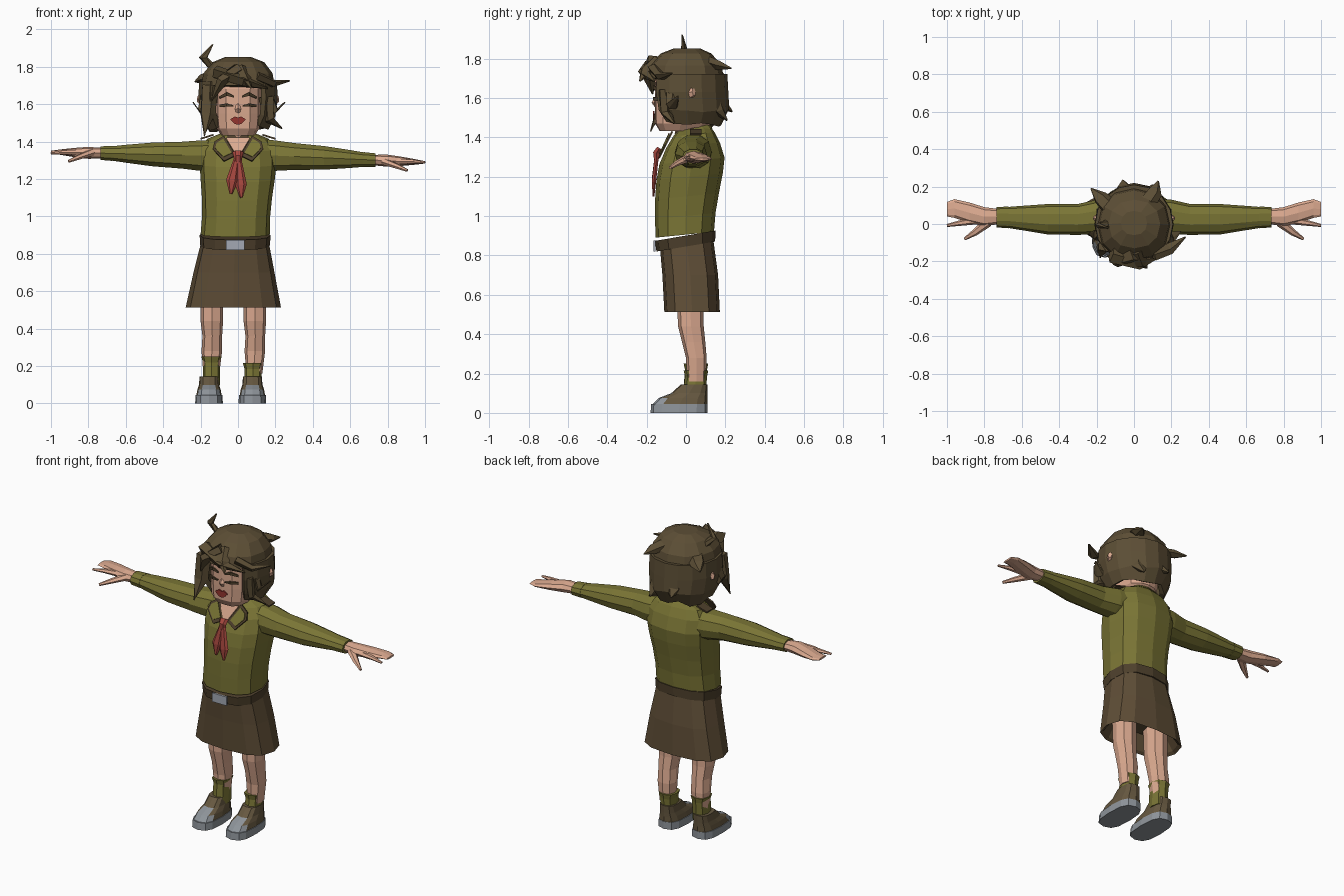
import bpy, bmesh, random
from math import cos, sin, pi, radians, copysign
from mathutils import Vector

random.seed(4)
if "Cube" in bpy.data.objects:
    bpy.data.objects.remove(bpy.data.objects["Cube"], do_unlink=True)


def material(name, code):
    def lin(c):
        return c / 12.92 if c < .04 else ((c + .055) / 1.055) ** 2.4
    col = [lin(int(code[i:i + 2], 16) / 255) for i in (0, 2, 4)] + [1]
    m = bpy.data.materials.new(name)
    m.use_nodes = True
    m.diffuse_color = col
    m.node_tree.nodes["Principled BSDF"].inputs["Base Color"].default_value = col
    return m


SKIN = material("skin", "DCAA90")
OLIVE = material("olive shirt", "7A7535")
HAIR = material("brown hair", "5C4E35")
SKIRT = material("brown skirt", "5E4D36")
TRIM = material("dark trim", "4E402C")
RED = material("red scarf", "A8483F")
LIPS = material("lips", "94352F")
GREY = material("grey sole", "8F959B")
METAL = material("buckle metal", "A3A8B3")
SHOE = material("shoe brown", "665840")


def build(name, verts, faces, mats, solid=0, rule=None):
    mesh = bpy.data.meshes.new(name)
    mesh.from_pydata([tuple(v) for v in verts], [], faces)
    bm = bmesh.new()
    bm.from_mesh(mesh)
    bmesh.ops.recalc_face_normals(bm, faces=bm.faces)
    bm.to_mesh(mesh)
    bm.free()
    ob = bpy.data.objects.new(name, mesh)
    bpy.context.collection.objects.link(ob)
    for m in mats if isinstance(mats, tuple) else (mats,):
        mesh.materials.append(m)
    if rule:
        for f in mesh.polygons:
            f.material_index = int(rule(f.center))
    if solid:
        mod = ob.modifiers.new("Thickness", "SOLIDIFY")
        mod.thickness, mod.offset = solid, 0
    return ob


def bridge(name, rings, mats, closed=True, **kw):
    """Skin a list of equal rings; closed rings get end caps."""
    n = len(rings[0])
    verts = [v for r in rings for v in r]
    faces = [(k * n + i, k * n + (i + 1) % n, (k + 1) * n + (i + 1) % n, (k + 1) * n + i)
             for k in range(len(rings) - 1) for i in range(n if closed else n - 1)]
    if closed:
        faces += [tuple(range(n)), tuple(range(len(verts) - n, len(verts)))]
    return build(name, verts, faces, mats, **kw)


def oval(u0, u1, v0, v1, n, p):
    pts = []
    for i in range(n):
        c, s = cos(2 * pi * i / n), sin(2 * pi * i / n)
        pts.append(((u0 + u1) / 2 + (u1 - u0) / 2 * copysign(abs(c) ** p, c),
                    (v0 + v1) / 2 + (v1 - v0) / 2 * copysign(abs(s) ** p, s)))
    return pts


def stack(name, rows, mats, n=12, p=.8, tilt=0, dx=0, **kw):
    """Loft of horizontal rings: z, x range, y range."""
    rings = [[(x + dx, y, z + tilt * (y - (y0 + y1) / 2)) for x, y in oval(x0, x1, y0, y1, n, p)]
             for z, x0, x1, y0, y1 in rows]
    return bridge(name, rings, mats, **kw)


def tube(name, pts, sizes, mat, n=4, up=(0, 0, 1)):
    """Tapered strand along a path; sizes are (width, thickness)."""
    pts = [Vector(p) for p in pts]
    rings = []
    for i, p in enumerate(pts):
        d = (pts[min(i + 1, len(pts) - 1)] - pts[max(i - 1, 0)]).normalized()
        a = d.cross(Vector(up)).normalized()
        b = a.cross(d)
        w, t = sizes[i]
        rings.append([p + a * u + b * v for u, v in oval(-w, w, -t, t, n, 1)])
    return bridge(name, rings, mat)


# Shirt, belt and skirt
stack("shirt", [(.905, -.2, .17, -.155, .142), (1, -.192, .172, -.157, .15),
                (1.1, -.193, .182, -.157, .167), (1.2, -.2, .197, -.15, .187),
                (1.28, -.205, .205, -.135, .196), (1.36, -.2, .2, -.1, .172),
                (1.415, -.165, .165, -.065, .145), (1.445, -.09, .09, -.04, .125)], OLIVE, tilt=.1)
stack("belt", [(.845, -.203, .17, -.15, .148), (.9, -.205, .175, -.158, .15)], TRIM, tilt=.17)
stack("skirt", [(.87, -.195, .163, -.135, .14), (.7, -.238, .195, -.12, .163),
                (.512, -.28, .23, -.11, .172), (.525, -.26, .21, -.095, .155),
                (.62, -.2, .16, -.07, .12)], SKIRT, p=.72)
build("buckle", [(x, -.16, z) for x, z in ((-.065, .82), (.035, .82), (.035, .875), (-.065, .875))],
      [(0, 1, 2, 3)], METAL, solid=.009)

# Neck and collar
stack("neck", [(1.36, -.075, .075, -.06, .1), (1.52, -.065, .065, -.05, .09)], SKIN, n=8)
stack("collar_band", [(1.415, -.12, .12, -.07, .135), (1.445, -.085, .085, -.055, .115)],
      OLIVE, tilt=.3)
stack("collar_rim", [(1.443, -.09, .09, -.058, .118), (1.455, -.082, .082, -.053, .11)],
      TRIM, tilt=.3)
build("open_neck", [(-.065, -.085, 1.42), (.065, -.085, 1.42), (0, -.135, 1.31)],
      [(0, 1, 2)], SKIN, solid=.008)


def flap_y(z, lift):
    return -.14 + (z - 1.29) * .5 - lift


for s, side in ((1, "left"), (-1, "right")):
    edge = [(.075, 1.43), (.125, 1.4), (.135, 1.36), (.075, 1.295), (.012, 1.325)]
    mid = Vector((.088, 1.372))
    for part, k, lift, mat in (("collar_edge", 1, 0, TRIM), ("collar_flap", .72, .006, OLIVE)):
        loop = [mid + (Vector(q) - mid) * k for q in edge]
        build(f"{side}_{part}", [(s * x, flap_y(z, lift), z) for x, z in loop],
              [tuple(range(5))], mat, solid=.009)
    build(f"{side}_shoulder_tab", [(s * x, y, z) for x, z in ((.13, 1.437), (.2, 1.415))
                                   for y in (.02, .08)], [(0, 1, 3, 2)], TRIM, solid=.009)

# Scarf with a knot and two tails
tube("scarf_knot", [(0, -.135, 1.345), (0, -.15, 1.32), (0, -.15, 1.29)],
     [(.03, .015), (.024, .02), (.018, .015)], RED, 6, (0, 1, 0))
for name, x, z in (("right_scarf_tail", -.038, 1.12), ("left_scarf_tail", .018, 1.1)):
    tube(name, [(x * .2, -.148, 1.31), (x * .85, -.163, z + .07), (x, -.165, z)],
         [(.014, .012), (.032, .012), (.007, .005)], RED, 6, (0, 1, 0))


# Arms and hands
def limb(name, rows, mat, s, slope, n=10):
    """Loft of rings across x: x, half height, y range."""
    rings = []
    for x, h, y0, y1 in rows:
        z = 1.325 + slope * (x - .2)
        rings.append([(s * x, y, w) for y, w in oval(y0, y1, z - h, z + h, n, .9)])
    bridge(name, rings, mat)


for s, side, slope in ((1, "left", -.045), (-1, "right", .025)):
    limb(f"{side}_sleeve", [(.12, .09, -.05, .135), (.2, .085, -.055, .13), (.3, .075, -.058, .107),
                            (.46, .066, -.056, .107), (.6, .05, -.033, .097),
                            (.69, .038, -.018, .09)], OLIVE, s, slope)
    limb(f"{side}_cuff", [(.67, .042, -.023, .094), (.735, .038, -.018, .09)], OLIVE, s, slope)
    limb(f"{side}_hand", [(.72, .028, 0, .08), (.8, .032, -.012, .09), (.88, .024, .005, .115),
                          (.96, .013, .033, .133), (1, .006, .04, .118)], SKIN, s, slope, 8)
    z = 1.325 + slope * .7
    tube(f"{side}_index_finger", [(s * .84, .02, z), (s * .93, .005, z), (s, -.008, z - .005)],
         [(.022, .018), (.015, .012), (.008, .006)], SKIN, 6)
    tube(f"{side}_thumb", [(s * .78, .01, z), (s * .85, -.045, z - .025), (s * .905, -.08, z - .048)],
         [(.026, .02), (.018, .014), (.008, .008)], SKIN, 6)

# Legs, socks and shoes
for side, leg, ankle, foot, top in (("left", .09, .08, .077, .215), ("right", -.14, -.142, -.155, .25)):
    stack(f"{side}_leg", [(.64, -.06, .06, -.05, .09), (.44, -.06, .06, -.04, .09),
                          (.36, -.05, .055, -.02, .098), (.28, -.055, .055, 0, .105),
                          (.16, -.045, .04, .005, .1)], SKIN, n=8, dx=leg)
    stack(f"{side}_sock", [(.1, -.046, .046, -.015, .1), (top - .03, -.045, .045, -.005, .107),
                           (top, -.054, .054, -.012, .113)], OLIVE, n=8, dx=ankle)
    stack(f"{side}_sole", [(0, -.074, .074, -.18, .11), (.045, -.072, .072, -.177, .11)],
          GREY, p=.7, dx=foot)
    stack(f"{side}_shoe", [(.044, -.068, .068, -.17, .108), (.075, -.062, .062, -.14, .108),
                           (.1, -.054, .054, -.075, .108), (.145, -.05, .05, -.025, .11)],
          (SHOE, GREY), p=.7, dx=foot, rule=lambda c: c.y < -.09)

# Head and ears
half = [(0, -.158), (.065, -.152), (.108, -.115), (.122, -.02), (.1, .1), (.05, .14)]
outline = half + [(0, .15)] + [(-x, y) for x, y in half[:0:-1]]
bridge("head", [[(x * k, y * k + dy, z) for x, y in outline] for z, k, dy in
                ((1.432, .72, -.02), (1.47, .94, -.008), (1.55, 1, 0), (1.68, 1, 0), (1.78, .85, 0))], SKIN)
for s, side in ((1, "left"), (-1, "right")):
    tube(f"{side}_ear", [(s * .15, .01, 1.62), (s * .19, .02, 1.625), (s * .212, .04, 1.63)],
         [(.025, .035), (.025, .035), (.012, .02)], SKIN, 6)


# Face details
def strip(name, cols, mat):
    rows = [[(x, -.163 + max(0, abs(x) - .06) * .78, z[j]) for x, *z in cols] for j in (0, 1)]
    bridge(name, rows, mat, closed=False, solid=.008)


for s, side in ((1, "left"), (-1, "right")):
    strip(f"{side}_eyebrow", [(s * .022, 1.635, 1.645), (s * .06, 1.645, 1.664),
                              (s * .098, 1.63, 1.642)], TRIM)
    strip(f"{side}_eye", [(s * .025, 1.588, 1.594), (s * .06, 1.588, 1.604),
                          (s * .097, 1.584, 1.598)], TRIM)
strip("mouth", [(-.04, 1.516, 1.52), (-.017, 1.494, 1.534), (0, 1.49, 1.528),
                (.017, 1.494, 1.534), (.04, 1.516, 1.52)], LIPS)
tube("nose", [(0, -.15, 1.61), (0, -.163, 1.575), (0, -.155, 1.555)],
     [(.008, .004), (.016, .012), (.012, .004)], SKIN, 4, (0, 1, 0))

# Hair: crown, back curtain and loose strands
stack("hair_crown", [(1.852, -.07, .07, -.06, .07), (1.825, -.135, .14, -.13, .13),
                     (1.765, -.185, .185, -.19, .18), (1.7, -.197, .195, -.205, .193),
                     (1.69, -.12, .12, -.14, .14)], HAIR, p=.9)
curtain = []
for z, rx, ry, cy, jag in ((1.72, .193, .195, 0, 0), (1.63, .197, .2, 0, 0),
                           (1.54, .185, .195, .01, .012), (1.475, .15, .15, .015, .02)):
    curtain.append([(rx * cos(a), cy + ry * sin(a), z + random.uniform(-jag, jag))
                    for a in (radians(-46 + 272 * i / 12) for i in range(13))])
bridge("hair_curtain", curtain, HAIR, closed=False, solid=.03)
strands = {
    "cowlick": (.03, (-.13, 0, 1.79), (-.185, -.01, 1.85), (-.135, -.02, 1.92)),
    "fringe_left": (.06, (-.12, -.15, 1.77), (.03, -.195, 1.72), (.16, -.16, 1.685)),
    "fringe_right": (.055, (0, -.15, 1.79), (-.09, -.19, 1.72), (-.14, -.17, 1.62)),
    "fringe_front": (.045, (.02, -.14, 1.79), (.04, -.205, 1.735), (.07, -.235, 1.685)),
    "left_temple": (.04, (.1, -.16, 1.75), (.19, -.13, 1.71), (.275, -.07, 1.725)),
    "left_upper_flick": (.04, (.16, -.06, 1.66), (.2, -.07, 1.56), (.25, -.04, 1.61)),
    "left_lower_flick": (.045, (.15, -.11, 1.64), (.165, -.1, 1.52), (.235, -.06, 1.47)),
    "right_side_lock": (.05, (-.15, -.12, 1.7), (-.165, -.13, 1.55), (-.18, -.18, 1.43)),
    "right_flick": (.04, (-.17, -.04, 1.66), (-.205, -.06, 1.56), (-.24, -.05, 1.61)),
    "crown_back_flick": (.05, (.06, .1, 1.79), (.11, .17, 1.765), (.13, .23, 1.75)),
    "right_back_flick": (.05, (-.12, .08, 1.75), (-.18, .14, 1.735), (-.23, .19, 1.72)),
    "nape_flick": (.055, (-.04, .15, 1.64), (-.05, .19, 1.56), (-.06, .235, 1.53)),
    "nape_left_flick": (.055, (.08, .14, 1.62), (.1, .17, 1.53), (.1, .21, 1.485)),
}
for name, (w, *path) in strands.items():
    tube(f"hair_{name}", path, [(w, w * .6), (w * .85, w * .5), (.004, .004)], HAIR, 5, (.1, .3, 1))
